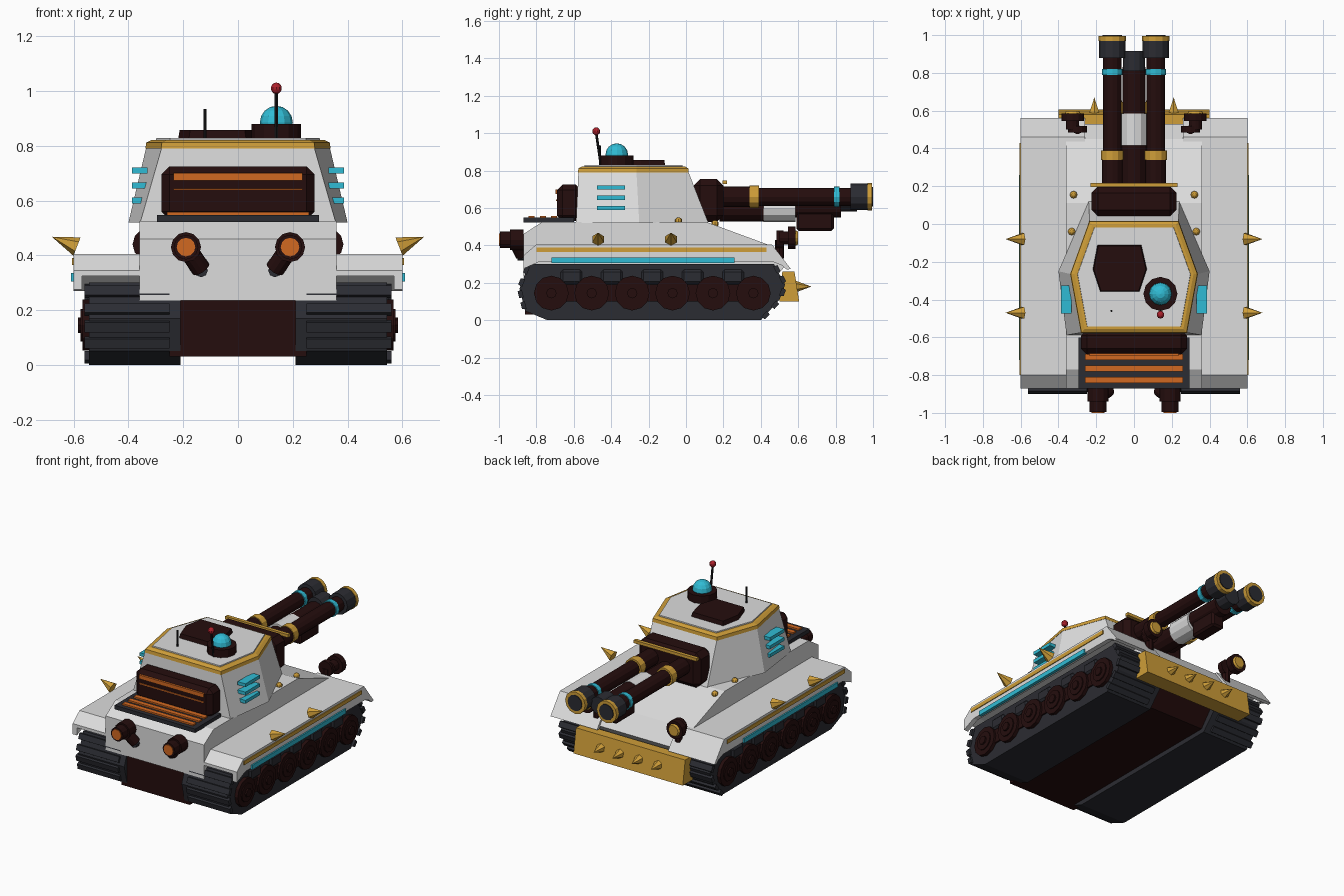
import bpy, bmesh, math
from mathutils import Vector, Matrix

if "Cube" in bpy.data.objects:
    bpy.data.objects.remove(bpy.data.objects["Cube"])


def material(name, rgb):
    m = bpy.data.materials.new(name)
    m.diffuse_color = (*rgb, 1)
    m.use_nodes = True
    m.node_tree.nodes["Principled BSDF"].inputs["Base Color"].default_value = m.diffuse_color
    return m


WHITE = material("white armour", (0.72, 0.72, 0.72))
MAROON = material("dark maroon", (0.018, 0.004, 0.004))
GREY = material("dark grey", (0.024, 0.025, 0.032))
GOLD = material("gold", (0.62, 0.34, 0.04))
CYAN = material("cyan", (0.03, 0.50, 0.66))
ORANGE = material("orange", (0.64, 0.14, 0.015))
RED = material("red", (0.42, 0.015, 0.025))
BLACK = material("black", (0.008, 0.008, 0.009))


def finish(name, bm, mat):
    bmesh.ops.recalc_face_normals(bm, faces=bm.faces)
    me = bpy.data.meshes.new(name)
    bm.to_mesh(me)
    bm.free()
    me.materials.append(mat)
    ob = bpy.data.objects.new(name, me)
    bpy.context.collection.objects.link(ob)
    return ob


def loft(name, rings, mat):
    """Closed skin through rings holding equal numbers of points."""
    bm = bmesh.new()
    vs = [[bm.verts.new(p) for p in r] for r in rings]
    n = len(vs[0])
    for a, b in zip(vs, vs[1:]):
        for i in range(n):
            bm.faces.new((a[i], a[(i + 1) % n], b[(i + 1) % n], b[i]))
    bm.faces.new(vs[0])
    bm.faces.new(vs[-1])
    return finish(name, bm, mat)


def prism(name, yz, x0, x1, mat):
    return loft(name, [[(x, y, z) for y, z in yz] for x in (x0, x1)], mat)


def box(name, x, y, z, mat, bevel=0):
    ob = prism(name, [(y[0], z[0]), (y[1], z[0]), (y[1], z[1]), (y[0], z[1])], x[0], x[1], mat)
    if bevel:
        m = ob.modifiers.new("bevel", 'BEVEL')
        m.width, m.segments = bevel, 1
    return ob


def cyl(name, p0, p1, r0, mat, r1=None, n=12):
    p0, p1 = Vector(p0), Vector(p1)
    bm = bmesh.new()
    rot = (p1 - p0).to_track_quat('Z', 'Y').to_matrix().to_4x4()
    bmesh.ops.create_cone(bm, cap_ends=True, segments=n, radius1=r0,
                          radius2=r0 if r1 is None else r1, depth=(p1 - p0).length,
                          matrix=Matrix.Translation((p0 + p1) / 2) @ rot)
    return finish(name, bm, mat)


def ball(name, c, r, mat, n=12):
    bm = bmesh.new()
    bmesh.ops.create_uvsphere(bm, u_segments=n, v_segments=n // 2 + 2, radius=r,
                              matrix=Matrix.Translation(c))
    return finish(name, bm, mat)


def sym(half, z, k=1.0, cy=-0.27):
    """Mirrored polygon ring from its right half, scaled by k."""
    pts = half + [(-x, y) for x, y in reversed(half)]
    return [(x * k, cy + (y - cy) * k, z) for x, y in pts]


# Hull and belly
prism("hull", [(-0.87, 0.235), (-0.87, 0.46), (-0.77, 0.525), (0.11, 0.525), (0.45, 0.40),
               (0.53, 0.29), (0.47, 0.22)], -0.36, 0.36, WHITE)
prism("belly", [(-0.86, 0.03), (-0.86, 0.25), (0.49, 0.25), (0.50, 0.18), (0.38, 0.03)],
      -0.25, 0.25, MAROON)

TRACK = [(-0.74, 0), (-0.86, 0.05), (-0.89, 0.17), (-0.84, 0.30), (0.47, 0.30), (0.53, 0.19),
         (0.50, 0.11), (0.40, 0)]
for s in (-1, 1):
    # Tracks with raised pads on the two ends
    prism("track", TRACK, s * 0.21, s * 0.545, GREY)
    for i in (1, 2, 4, 5, 6):
        a, b = Vector(TRACK[i]), Vector(TRACK[i + 1])
        d = (b - a).normalized()
        nrm = Vector((-d.y, d.x))
        count = max(1, round((b - a).length / 0.06))
        for k in range(count):
            c = a.lerp(b, (k + 0.5) / count)
            prism("track_pad", [c - d * 0.022 - nrm * 0.01, c + d * 0.022 - nrm * 0.01,
                                c + d * 0.018 + nrm * 0.014, c - d * 0.018 + nrm * 0.014],
                  s * 0.25, s * 0.56, GREY)
    # Road wheels and suspension blocks
    for k in range(6):
        y = -0.72 + 0.216 * k
        cyl("road_wheel", (s * 0.53, y, 0.145), (s * 0.568, y, 0.145), 0.093, MAROON)
        cyl("wheel_ring", (s * 0.56, y, 0.145), (s * 0.575, y, 0.145), 0.06, MAROON)
        cyl("wheel_hub", (s * 0.56, y, 0.145), (s * 0.585, y, 0.145), 0.028, MAROON, n=8)
        if k < 5:
            box("suspension_block", sorted((s * 0.53, s * 0.56)), (y + 0.05, y + 0.165),
                (0.195, 0.27), GREY, 0.012)
            box("suspension_arm", sorted((s * 0.53, s * 0.555)), (y + 0.08, y + 0.135),
                (0.10, 0.19), MAROON)
    # Fenders with sloped flaps and side skirts
    prism("fender", [(-0.80, 0.405), (0.46, 0.405), (0.56, 0.275), (0.54, 0.27), (0.45, 0.345),
                     (-0.80, 0.345), (-0.87, 0.325), (-0.87, 0.345)], s * 0.26, s * 0.60, WHITE)
    prism("skirt", [(-0.80, 0.405), (0.46, 0.405), (0.56, 0.275), (0.47, 0.31),
                    (-0.78, 0.315), (-0.87, 0.275), (-0.87, 0.345)], s * 0.57, s * 0.601, WHITE)
    box("gold_stripe", sorted((s * 0.598, s * 0.606)), (-0.80, 0.43), (0.365, 0.39), GOLD)
    box("cyan_stripe", sorted((s * 0.59, s * 0.61)), (-0.72, 0.26), (0.305, 0.335), CYAN)
    for y in (-0.47, -0.08):
        cyl("side_spike", (s * 0.588, y, 0.432), (s * 0.68, y, 0.468), 0.036, GOLD, 0, 6)
    # Deck bolts
    ball("deck_bolt", (s * 0.32, 0.155, 0.515), 0.02, GOLD, 8)
    ball("deck_bolt", (s * 0.33, -0.04, 0.53), 0.02, GOLD, 8)
    # Headlamps
    x = s * 0.325
    cyl("lamp_mount", (x * 0.92, 0.485, 0.43), (x * 0.92, 0.52, 0.43), 0.05, MAROON)
    cyl("lamp_neck", (x, 0.50, 0.44), (x, 0.55, 0.44), 0.035, MAROON)
    cyl("lamp_stem", (x * 0.92, 0.50, 0.33), (x * 0.92, 0.50, 0.43), 0.025, MAROON, n=8)
    cyl("lamp_housing", (x, 0.545, 0.44), (x, 0.585, 0.44), 0.06, MAROON)
    cyl("lamp_lens", (x, 0.58, 0.44), (x, 0.598, 0.44), 0.044, GOLD, 0.035)
    # Exhausts
    x = s * 0.19
    cyl("exhaust_elbow", (s * 0.135, -0.88, 0.35), (x, -0.92, 0.43), 0.035, MAROON)
    cyl("exhaust_cap", (s * 0.135, -0.90, 0.345), (s * 0.135, -0.86, 0.345), 0.025, GREY, n=8)
    cyl("exhaust_collar", (x, -0.94, 0.43), (x, -0.87, 0.43), 0.055, MAROON)
    cyl("exhaust_pipe", (x, -0.995, 0.43), (x, -0.93, 0.43), 0.045, MAROON)
    cyl("exhaust_glow", (x, -1.0, 0.43), (x, -0.99, 0.43), 0.034, ORANGE)
    # Turret side vents
    for z in (0.60, 0.655, 0.71):
        box("side_vent", sorted((s * 0.33, s * 0.387)), (-0.475, -0.325), (z - 0.011, z + 0.011), CYAN)
    # Main barrels
    x, z = s * 0.115, 0.66
    for part, y0, y1, r, mat in (("barrel_sleeve", 0.18, 0.36, 0.055, MAROON),
                                 ("barrel", 0.35, 0.90, 0.048, MAROON),
                                 ("barrel_gold_band", 0.34, 0.39, 0.06, GOLD),
                                 ("barrel_cyan_band", 0.79, 0.82, 0.054, CYAN),
                                 ("muzzle", 0.88, 0.972, 0.07, GREY),
                                 ("muzzle_rim", 0.97, 0.995, 0.073, GOLD),
                                 ("muzzle_bore", 0.99, 1.0, 0.052, GREY)):
        cyl(part, (x, y0, z), (x, y1, z), r, mat)

# Plow blade with spikes
prism("plow_blade", [(0.50, 0.10), (0.605, 0.10), (0.58, 0.26), (0.515, 0.26)], -0.40, 0.40, GOLD)
for x in (-0.21, -0.07, 0.07, 0.21):
    cyl("plow_spike", (x, 0.585, 0.18), (x, 0.67, 0.18), 0.032, GOLD, 0, 6)

# Turret body, gold rim and roof plate
BASE = [(0.24, 0.12), (0.40, -0.25), (0.357, -0.588)]
TOP = [(0.235, 0.012), (0.335, -0.265), (0.278, -0.575)]
loft("turret", [sym(BASE, 0.52), sym(TOP, 0.795)], WHITE)
loft("turret_rim", [sym(TOP, 0.79, 1.01), sym(TOP, 0.812, 1.0), sym(TOP, 0.822, 0.94)], GOLD)
loft("roof_plate", [sym(TOP, 0.81, 0.90), sym(TOP, 0.829, 0.89)], WHITE)

# Roof hatch, cupola and antennas
hatch = [(-0.195, -0.11), (0.04, -0.11), (0.07, -0.24), (0.03, -0.36), (-0.18, -0.36), (-0.22, -0.24)]
loft("hatch", [[(x, y, 0.82) for x, y in hatch],
               [(-0.075 + (x + 0.075) * 0.95, -0.235 + (y + 0.235) * 0.95, 0.857) for x, y in hatch]], MAROON)
cyl("cupola", (0.14, -0.37, 0.82), (0.14, -0.37, 0.88), 0.09, MAROON)
ball("cupola_dome", (0.14, -0.37, 0.886), 0.06, CYAN)
cyl("antenna_rod", (0.14, -0.455, 0.83), (0.14, -0.48, 1.0), 0.007, BLACK, n=6)
ball("antenna_ball", (0.14, -0.48, 1.01), 0.021, RED, 10)
cyl("short_antenna", (-0.12, -0.46, 0.82), (-0.12, -0.46, 0.935), 0.006, BLACK, n=6)

# Rear turret vent box and engine deck grille
box("vent_box", (-0.28, 0.28), (-0.69, -0.56), (0.53, 0.725), MAROON, 0.03)
box("vent_slat", (-0.235, 0.235), (-0.699, -0.67), (0.674, 0.70), ORANGE)
box("vent_slat_thin", (-0.235, 0.235), (-0.696, -0.67), (0.638, 0.645), ORANGE)
box("engine_grille", (-0.295, 0.295), (-0.87, -0.60), (0.522, 0.548), GREY)
for y in (-0.825, -0.765, -0.705):
    box("grille_slat", (-0.26, 0.26), (y - 0.016, y + 0.016), (0.54, 0.558), ORANGE)

# Gun mantlet
box("mantlet", (-0.225, 0.225), (0.04, 0.20), (0.525, 0.755), MAROON, 0.035)
box("mantlet_strip", (-0.23, 0.23), (0.195, 0.218), (0.728, 0.748), GOLD)

# Middle gun
for part, y0, y1, z, r, mat in (("middle_gun_root", 0.18, 0.42, 0.595, 0.066, MAROON),
                                ("middle_gun_jacket", 0.415, 0.585, 0.60, 0.074, WHITE),
                                ("middle_gun", 0.58, 0.83, 0.61, 0.062, MAROON),
                                ("middle_gun_tip", 0.81, 0.915, 0.64, 0.058, GREY)):
    cyl(part, (0, y0, z), (0, y1, z), r, mat)
box("middle_gun_block", (-0.045, 0.045), (0.59, 0.79), (0.478, 0.58), MAROON, 0.012)
